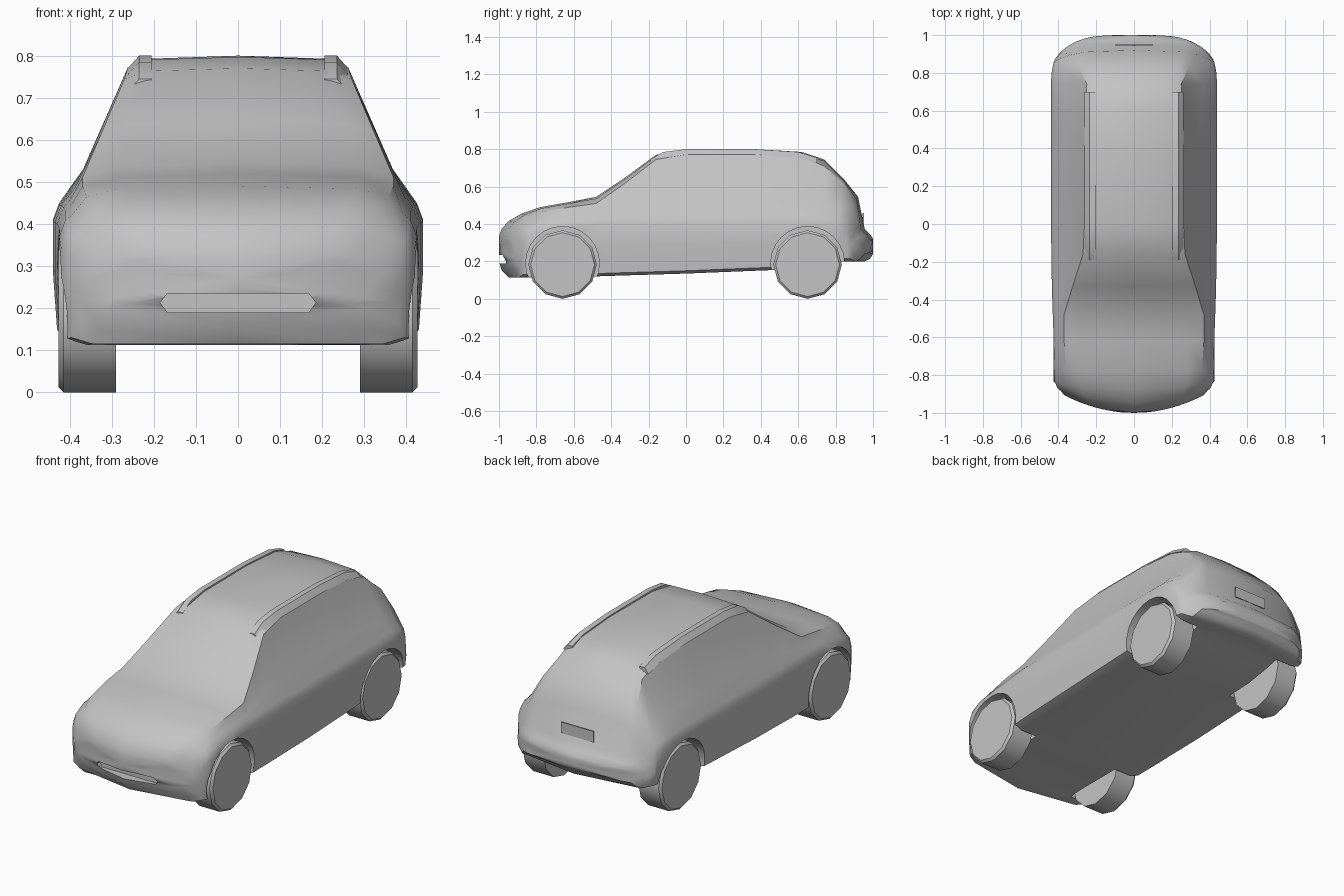
import bpy, bmesh, math
from mathutils import Matrix

if "Cube" in bpy.data.objects:
    bpy.data.objects.remove(bpy.data.objects["Cube"])

grey = bpy.data.materials.new("light_grey")
grey.diffuse_color = (0.55, 0.55, 0.55, 1)
grey.use_nodes = True
grey.node_tree.nodes["Principled BSDF"].inputs["Base Color"].default_value = grey.diffuse_color

# y, plan curve, floor z, half width, shoulder z, top edge x, top edge z, centre z
STATIONS = [
    (-1.0, .11, .20, .37, .29, .28, .32, .335),
    (-.985, .11, .15, .39, .33, .30, .365, .375),
    (-.95, .08, .115, .405, .36, .32, .395, .415),
    (-.88, .04, .113, .42, .38, .34, .435, .455),
    (-.78, .01, .12, .425, .41, .36, .465, .49),
    (-.62, 0, .12, .425, .43, .37, .49, .518),
    (-.48, 0, .12, .43, .44, .37, .51, .545),
    (-.33, 0, .125, .435, .445, .325, .615, .645),
    (-.16, 0, .13, .437, .445, .27, .745, .77),
    (0, 0, .135, .44, .445, .262, .772, .797),
    (.37, 0, .15, .44, .45, .262, .772, .80),
    (.62, 0, .16, .44, .45, .255, .755, .785),
    (.74, 0, .18, .44, .45, .25, .71, .745),
    (.84, -.02, .2, .435, .44, .29, .62, .645),
    (.92, -.05, .2, .425, .42, .33, .49, .545),
    (.955, -.07, .2, .42, .33, .37, .36, .375),
    (.985, -.09, .215, .41, .31, .35, .335, .345),
    (1.0, -.1, .24, .39, .29, .33, .31, .32),
]


def finish(bm, name, angle=35):
    bmesh.ops.recalc_face_normals(bm, faces=bm.faces[:])
    me = bpy.data.meshes.new(name)
    bm.to_mesh(me)
    bm.free()
    me.materials.append(grey)
    ob = bpy.data.objects.new(name, me)
    bpy.context.collection.objects.link(ob)
    smooth(ob, angle)
    return ob


def smooth(ob, angle):
    bpy.ops.object.select_all(action='DESELECT')
    bpy.context.view_layer.objects.active = ob
    ob.select_set(True)
    bpy.ops.object.shade_smooth_by_angle(angle=math.radians(angle))


def section(s, scale=1.0):
    """Closed ring of points for one cross-section of the body."""
    y, k, zb, w, zs, wt, zte, zt = s
    sx = w - .015
    half = [(0, zb), (w - .06, zb), (w - .01, zb + .015), (w, (zb + zs) / 2),
            (w, zs - .04), (sx, zs), (sx + (wt - sx) * .35, zs + (zte - zs) * .25),
            (wt, zte), (wt * .78, zt - .25 * (zt - zte)), (0, zt)]
    ring = half + [(-x, z) for x, z in half[-2:0:-1]]
    zm = (zb + zt) / 2
    p = 2 if y < 0 else 4
    return [(x * scale, y + k * (abs(x * scale) / .4) ** p, zm + (z - zm) * scale)
            for x, z in ring]


def loft(bm, rings):
    vs = [[bm.verts.new(c) for c in r] for r in rings]
    n = len(vs[0])
    for a, b in zip(vs, vs[1:]):
        for i in range(n):
            j = (i + 1) % n
            bm.faces.new((a[i], a[j], b[j], b[i]))
    return vs


def cylinder(bm, x0, x1, y, z, r, n):
    m = Matrix.Translation(((x0 + x1) / 2, y, z)) @ Matrix.Rotation(math.pi / 2, 4, 'Y')
    bmesh.ops.create_cone(bm, cap_ends=True, segments=n, radius1=r, radius2=r,
                          depth=abs(x1 - x0), matrix=m)


def prism(bm, outline, y0, y1):
    vs = loft(bm, [[(x, y, z) for x, z in outline] for y in (y0, y1)])
    bm.faces.new(vs[0])
    bm.faces.new(vs[1])


# Body shell: lofted sections with rounded nose and tail
bm = bmesh.new()
first, last = STATIONS[0], STATIONS[-1]
rings = [section(first, f) for f in (.3, .6, .85)]
rings += [section(s) for s in STATIONS]
rings += [section(last, f) for f in (.85, .6, .3)]
vs = loft(bm, rings)
for ring, s in ((vs[0], first), (vs[-1], last)):
    c = bm.verts.new((0, s[0], (s[2] + s[7]) / 2))
    for i in range(len(ring)):
        bm.faces.new((c, ring[i], ring[(i + 1) % len(ring)]))
body = finish(bm, "car_body")

# Cutters: four wheel wells and the lower grille opening
bm = bmesh.new()
for side in (1, -1):
    for y in (-.66, .65):
        cylinder(bm, .27 * side, .6 * side, y, .19, .197, 24)
prism(bm, [(-.185, .213), (-.168, .19), (.168, .19), (.185, .213),
           (.168, .235), (-.168, .235)], -1.1, -.945)
cutter = finish(bm, "opening_cutter")
cutter.hide_render = True
mod = body.modifiers.new("openings", 'BOOLEAN')
mod.operation = 'DIFFERENCE'
mod.solver = 'EXACT'
mod.object = cutter
bpy.ops.object.select_all(action='DESELECT')
bpy.context.view_layer.objects.active = body
body.select_set(True)
# apply the cut before the smoothing step
while body.modifiers[0] != mod:
    bpy.ops.object.modifier_move_up(modifier=mod.name)
bpy.ops.object.modifier_apply(modifier=mod.name)
bpy.data.objects.remove(cutter, do_unlink=True)
smooth(body, 35)

# Wheels: twelve-sided with a small outer chamfer
for y, end in ((-.66, "front"), (.65, "rear")):
    for side, label in ((1, "left"), (-1, "right")):
        bm = bmesh.new()
        cylinder(bm, .29 * side, .427 * side, y, .183, .183, 12)
        rim = [e for e in bm.edges if all(abs(v.co.x) > .4 for v in e.verts)]
        bmesh.ops.bevel(bm, geom=rim, offset=.012, segments=1, affect='EDGES')
        finish(bm, f"{end}_{label}_wheel", 40)

# Roof rails
for side, label in ((1, "left"), (-1, "right")):
    bm = bmesh.new()
    path = [(-.19, .745), (-.12, .785), (0, .80), (.37, .80), (.6, .785), (.7, .755)]
    vs = loft(bm, [[(side * x, y, z + dz) for x, dz in
                    ((.205, 0), (.235, 0), (.262, -.03), (.205, -.03))]
                   for y, z in path])
    bm.faces.new(vs[0])
    bm.faces.new(vs[-1])
    finish(bm, f"{label}_roof_rail", 40)

# Rear number plate panel
bm = bmesh.new()
prism(bm, [(-.1, .40), (.1, .40), (.1, .46), (-.1, .46)], .945, .951)
finish(bm, "rear_plate")
